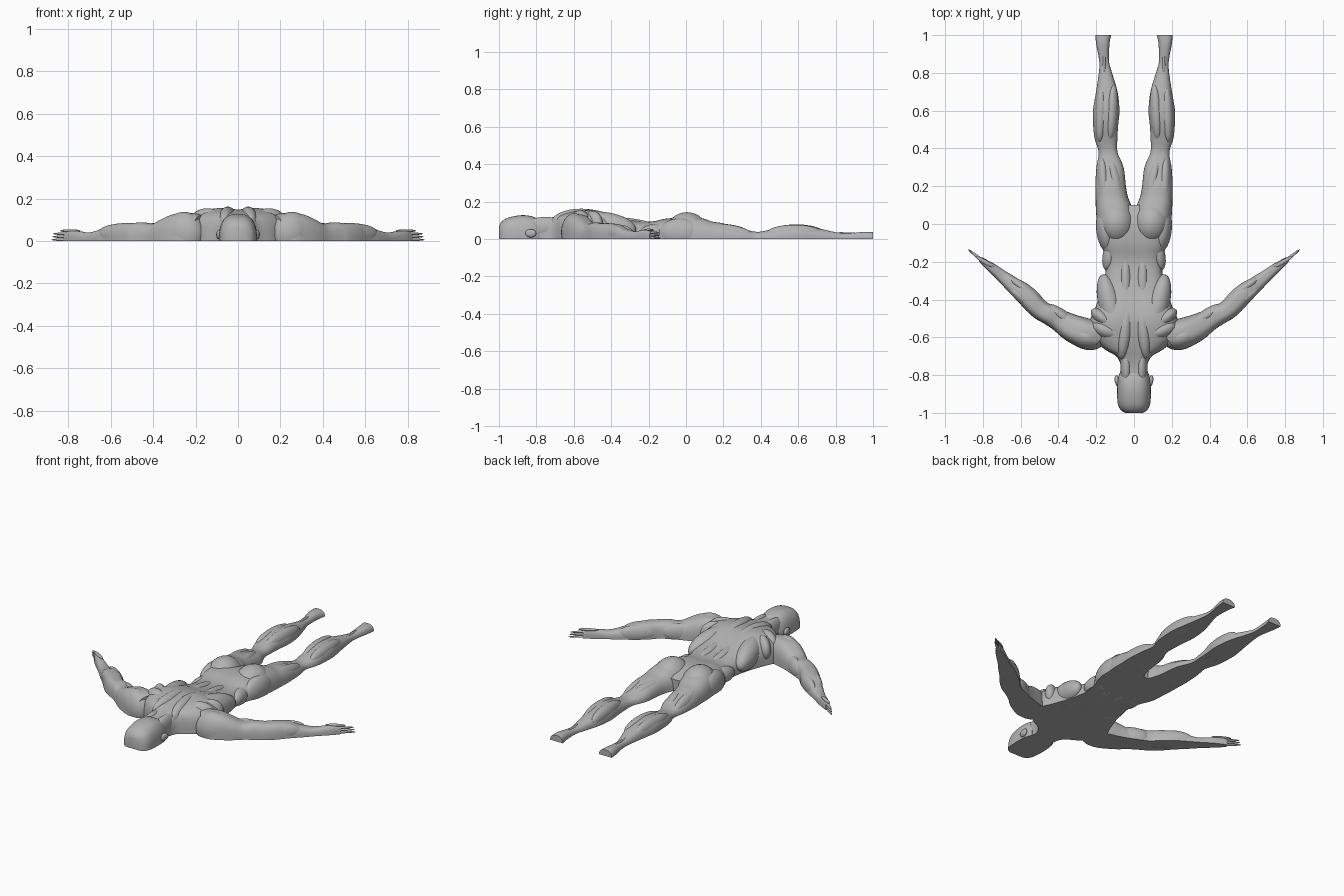
import bpy, bmesh, math
from mathutils import Vector, Matrix

cube = bpy.data.objects.get("Cube")
if cube:
    bpy.data.objects.remove(cube)

grey = bpy.data.materials.new("clay grey")
grey.use_nodes = True
COLOR = (0.45, 0.45, 0.45, 1)
grey.diffuse_color = COLOR
grey.node_tree.nodes["Principled BSDF"].inputs["Base Color"].default_value = COLOR


def finish(name, bm, mirror, angle=40):
    """Turn a bmesh into a smooth grey object, mirrored across x if wanted."""
    bmesh.ops.recalc_face_normals(bm, faces=bm.faces)
    mesh = bpy.data.meshes.new(name)
    bm.to_mesh(mesh)
    bm.free()
    mesh.materials.append(grey)
    obj = bpy.data.objects.new(name, mesh)
    bpy.context.collection.objects.link(obj)
    bpy.ops.object.select_all(action="DESELECT")
    obj.select_set(True)
    bpy.context.view_layer.objects.active = obj
    bpy.ops.object.shade_smooth_by_angle(angle=math.radians(angle))
    if mirror:
        obj.modifiers.new("Mirror", "MIRROR").use_mirror_merge = False
    return obj


def spline(stations, steps):
    """Catmull-Rom resampling of the stations."""
    pts = [Vector(s) for s in stations]
    out = []
    for i in range(len(pts) - 1):
        a, b, c, d = pts[max(i - 1, 0)], pts[i], pts[i + 1], pts[min(i + 2, len(pts) - 1)]
        for k in range(steps):
            t = k / steps
            out.append(b + (c - a) * t / 2 + (a * 2 - b * 5 + c * 4 - d) * t * t / 2
                       + (b * 3 - a - c * 3 + d) * t ** 3 / 2)
    return out + [pts[-1]]


def loft(name, stations, across=(1, 0), power=0.8, groove=0.0, mirror=False, steps=4, sides=28):
    """Flat-bottomed arches (x, y, half width, height) skinned into one body."""
    bm = bmesh.new()
    ax = Vector(across).normalized()
    rings = []
    for x, y, w, h in spline(stations, steps):
        ring = []
        for k in range(sides + 1):
            a = math.pi * k / sides
            c = math.cos(a)
            u = math.copysign(abs(c) ** power, c) * w
            z = h * max(math.sin(a), 0) ** power
            z *= 1 - groove * math.exp(-(u / 0.018) ** 2)
            ring.append(bm.verts.new((x + ax.x * u, y + ax.y * u, z)))
        rings.append(ring)
    for p, q in zip(rings, rings[1:]):
        for k in range(sides + 1):
            n = (k + 1) % (sides + 1)
            bm.faces.new((p[k], p[n], q[n], q[k]))
    bm.faces.new(rings[0])
    bm.faces.new(rings[-1])
    return finish(name, bm, mirror)


def muscle(name, loc, radii, turn=0, tilt=0, mirror=True):
    """Ellipsoid bulge, turned about z, tilted along its length, cut at the ground."""
    bm = bmesh.new()
    m = (Matrix.Translation(loc) @ Matrix.Rotation(math.radians(turn), 4, "Z")
         @ Matrix.Rotation(math.radians(tilt), 4, "X") @ Matrix.Diagonal((*radii, 1)))
    bmesh.ops.create_uvsphere(bm, u_segments=24, v_segments=16, radius=1, matrix=m)
    cut = bmesh.ops.bisect_plane(bm, geom=bm.verts[:] + bm.edges[:] + bm.faces[:],
                                 plane_co=(0, 0, 0), plane_no=(0, 0, 1), clear_inner=True)
    edges = [e for e in cut["geom_cut"] if isinstance(e, bmesh.types.BMEdge)]
    if edges:
        bmesh.ops.holes_fill(bm, edges=edges)
    return finish(name, bm, mirror)


# Head, ears and neck
loft("head", [(0, -1.0, .045, .07), (0, -.985, .07, .093), (0, -.95, .086, .114),
              (0, -.88, .09, .127), (0, -.82, .086, .12), (0, -.78, .072, .1)], power=0.75)
muscle("ear", (.09, -.83, .03), (.012, .03, .022), turn=-8)
muscle("neck_cord", (.04, -.75, .06), (.032, .12, .058))

# Trunk from the neck down to the hips, with a spine furrow
loft("torso", [(0, -.82, .07, .108), (0, -.75, .07, .112), (0, -.70, .095, .122),
               (0, -.66, .16, .134), (0, -.60, .215, .148), (0, -.52, .235, .157),
               (0, -.45, .208, .147), (0, -.35, .172, .115), (0, -.25, .15, .095),
               (0, -.18, .15, .094), (0, -.10, .176, .11), (0, 0, .19, .11),
               (0, .10, .19, .075)], power=0.6, groove=0.06)

# Back muscles
muscle("trapezius", (.048, -.56, .09), (.046, .16, .072), turn=6)
muscle("shoulder_blade", (.145, -.565, .09), (.085, .045, .064), turn=22)
muscle("lower_shoulder_blade", (.165, -.5, .08), (.075, .038, .07), turn=38)
muscle("latissimus", (.125, -.43, .07), (.062, .17, .073), turn=-14, tilt=-8)
muscle("spinal_column_muscle", (.045, -.31, .05), (.04, .2, .062), tilt=-6)
muscle("waist_muscle", (.125, -.16, .03), (.04, .09, .05), turn=12)

# Buttocks and legs, ending in flat soles
muscle("buttock", (.092, .005, .03), (.098, .115, .113), turn=-6)
muscle("hip", (.15, -.03, .03), (.05, .12, .08), turn=-6)
loft("leg", [(.105, -.1, .075, .08), (.1, 0, .095, .12), (.105, .08, .097, .112),
             (.117, .14, .086, .093), (.124, .2, .081, .083), (.127, .3, .072, .056),
             (.137, .38, .05, .038), (.148, .45, .06, .05), (.15, .52, .066, .067),
             (.147, .6, .07, .073), (.144, .7, .057, .058), (.151, .8, .035, .036),
             (.158, .86, .026, .029), (.165, .95, .035, .038), (.163, 1.0, .042, .036)],
     mirror=True)
muscle("outer_hamstring", (.16, .2, .03), (.034, .16, .05), turn=-3, tilt=-5)
muscle("inner_hamstring", (.095, .21, .03), (.036, .15, .05), turn=-12, tilt=-5)
muscle("outer_calf", (.176, .58, .03), (.034, .15, .046), turn=2)
muscle("inner_calf", (.118, .59, .03), (.035, .15, .048), turn=3)
muscle("heel_tendon", (.158, .83, .02), (.009, .13, .016))

# Arms, tapering into hands held on edge
ALONG = 34
loft("arm", [(.17, -.60, .075, .12), (.225, -.59, .085, .132), (.29, -.565, .08, .128),
             (.345, -.54, .07, .105), (.395, -.51, .059, .082), (.45, -.48, .054, .088),
             (.495, -.455, .053, .084), (.54, -.412, .056, .084), (.595, -.36, .049, .076),
             (.645, -.32, .042, .054), (.70, -.275, .032, .04), (.75, -.235, .026, .046),
             (.79, -.205, .019, .047), (.815, -.185, .012, .04)],
     across=(.56, -.83), power=0.7, mirror=True)
muscle("deltoid", (.255, -.598, .035), (.1, .066, .102), turn=18)
muscle("rear_deltoid", (.265, -.55, .04), (.085, .045, .078), turn=24)
muscle("triceps", (.385, -.485, .03), (.1, .034, .056), turn=ALONG)
muscle("biceps", (.41, -.53, .02), (.1, .033, .05), turn=ALONG)
muscle("forearm_outer", (.575, -.405, .03), (.11, .03, .048), turn=39)
muscle("forearm_inner", (.57, -.35, .025), (.11, .03, .05), turn=36)

# Fingers stacked above each other, thumb on top
for i, (reach, z) in enumerate([(.072, .006), (.066, .02), (.062, .034)]):
    muscle(f"finger_{i + 1}", (.81, -.188, z), (reach + .015, .0085, .0065), turn=38)
muscle("thumb", (.79, -.2, .048), (.055, .011, .007), turn=30)
